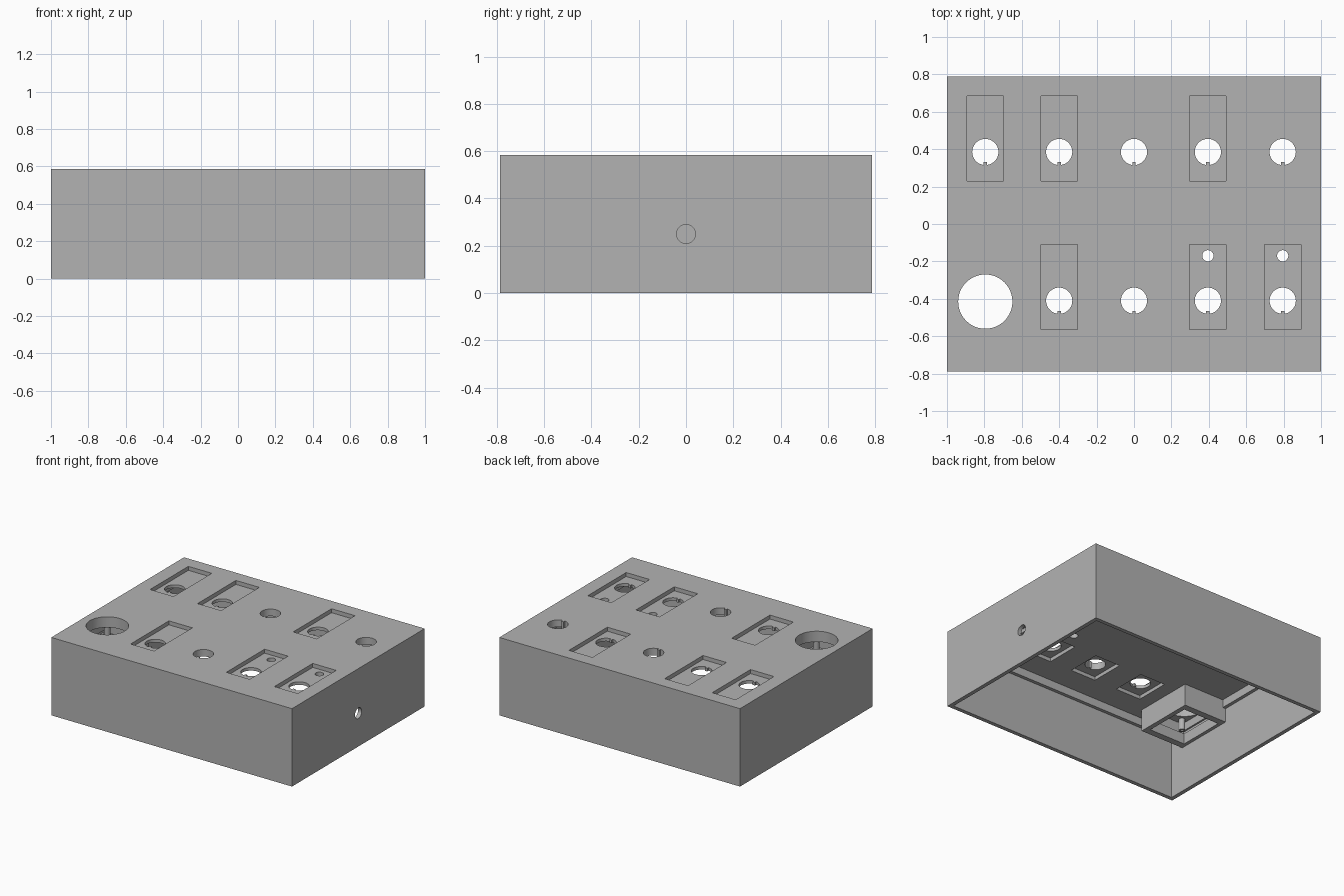
import bpy
from math import pi

cube = bpy.data.objects.get("Cube")
if cube:
    bpy.data.objects.remove(cube, do_unlink=True)

grey = bpy.data.materials.new("plain_grey")
grey.use_nodes = True
COLOUR = (0.45, 0.45, 0.45, 1)
grey.diffuse_color = COLOUR
grey.node_tree.nodes["Principled BSDF"].inputs["Base Color"].default_value = COLOUR

TOP, CEILING, RECESS = 0.585, 0.505, 0.555


def box(name, x0, x1, y0, y1, z0, z1):
    bpy.ops.mesh.primitive_cube_add(
        size=1, location=((x0 + x1) / 2, (y0 + y1) / 2, (z0 + z1) / 2))
    ob = bpy.context.object
    ob.name = name
    ob.scale = (x1 - x0, y1 - y0, z1 - z0)
    bpy.ops.object.transform_apply(location=False, rotation=False, scale=True)
    ob.data.materials.append(grey)
    return ob


def block(name, x, y, w, d, z0, z1):
    return box(name, x - w / 2, x + w / 2, y - d / 2, y + d / 2, z0, z1)


def rod(name, x, y, r, z0, z1):
    bpy.ops.mesh.primitive_cylinder_add(
        vertices=48, radius=r, depth=z1 - z0, location=(x, y, (z0 + z1) / 2))
    ob = bpy.context.object
    ob.name = name
    ob.data.materials.append(grey)
    return ob


def cut(target, cutter):
    """Subtract the cutter and discard it."""
    mod = target.modifiers.new("cut", "BOOLEAN")
    mod.operation, mod.solver, mod.object = "DIFFERENCE", "EXACT", cutter
    bpy.context.view_layer.objects.active = target
    bpy.ops.object.modifier_apply(modifier=mod.name)
    bpy.data.objects.remove(cutter, do_unlink=True)


def smooth(ob):
    bpy.ops.object.select_all(action="DESELECT")
    ob.select_set(True)
    bpy.context.view_layer.objects.active = ob
    bpy.ops.object.shade_smooth_by_angle(angle=pi / 6)


# Open-bottomed case with a narrow ledge under the lid
case = block("case", 0, 0, 2, 1.575, 0, TOP)
cut(case, block("cavity", 0, 0, 1.94, 1.515, -0.1, 0.445))
cut(case, block("upper_cavity", 0, 0, 1.89, 1.465, 0.4, CEILING))

# Button positions by row, and which of them have a label recess
BACK, FRONT = 0.385, -0.41
rows = {BACK: (-0.795, -0.4, 0, 0.395, 0.795), FRONT: (-0.4, 0, 0.395, 0.795)}
plain = {(0, BACK), (0.795, BACK), (0, FRONT)}

for y, xs in rows.items():
    for x in xs:
        surface = TOP
        if (x, y) not in plain:
            surface = RECESS
            cut(case, block("recess", x, y + 0.073, 0.195, 0.455, RECESS, 0.7))
        cut(case, block("switch_pocket", x, y, 0.21, 0.26, 0.48, 0.532))
        cut(case, rod("button_hole", x, y, 0.07, 0.45, 0.7))
        # Locating key on the front edge of each hole
        block("hole_key", x, y - 0.065, 0.018, 0.022, 0.532, surface)

# Indicator lamp holes
for x in (0.395, 0.795):
    cut(case, rod("lamp_hole", x, -0.17, 0.03, 0.45, 0.7))

# Cable hole in the left wall
cable = rod("cable_hole", 0, 0, 0.04, -0.1, 0.1)
cable.rotation_euler.y = pi / 2
cable.location = (1, 0, 0.25)
cut(case, cable)

# Large round opening above the stick housing
SX, SY = -0.795, -0.415
cut(case, rod("stick_hole", SX, SY, 0.145, 0.45, 0.7))

# Stick housing hanging below the lid, hollow with an inner lip
housing = box("stick_housing", -0.975, -0.61, SY - 0.23, SY + 0.23, 0.34, 0.51)
cut(housing, block("opening", SX, SY, 0.30, 0.36, 0.3, 0.43))
cut(housing, block("hollow", SX, SY, 0.325, 0.40, 0.42, 0.6))

# Screw posts in the corners of the housing
for sx in (-1, 1):
    for sy in (-1, 1):
        px, py = SX + sx * 0.11, SY + sy * 0.155
        post = rod("screw_post", px, py, 0.022, 0.42, 0.51)
        cut(post, rod("screw_hole", px, py, 0.01, 0.4, 0.49))
        smooth(post)

smooth(case)
